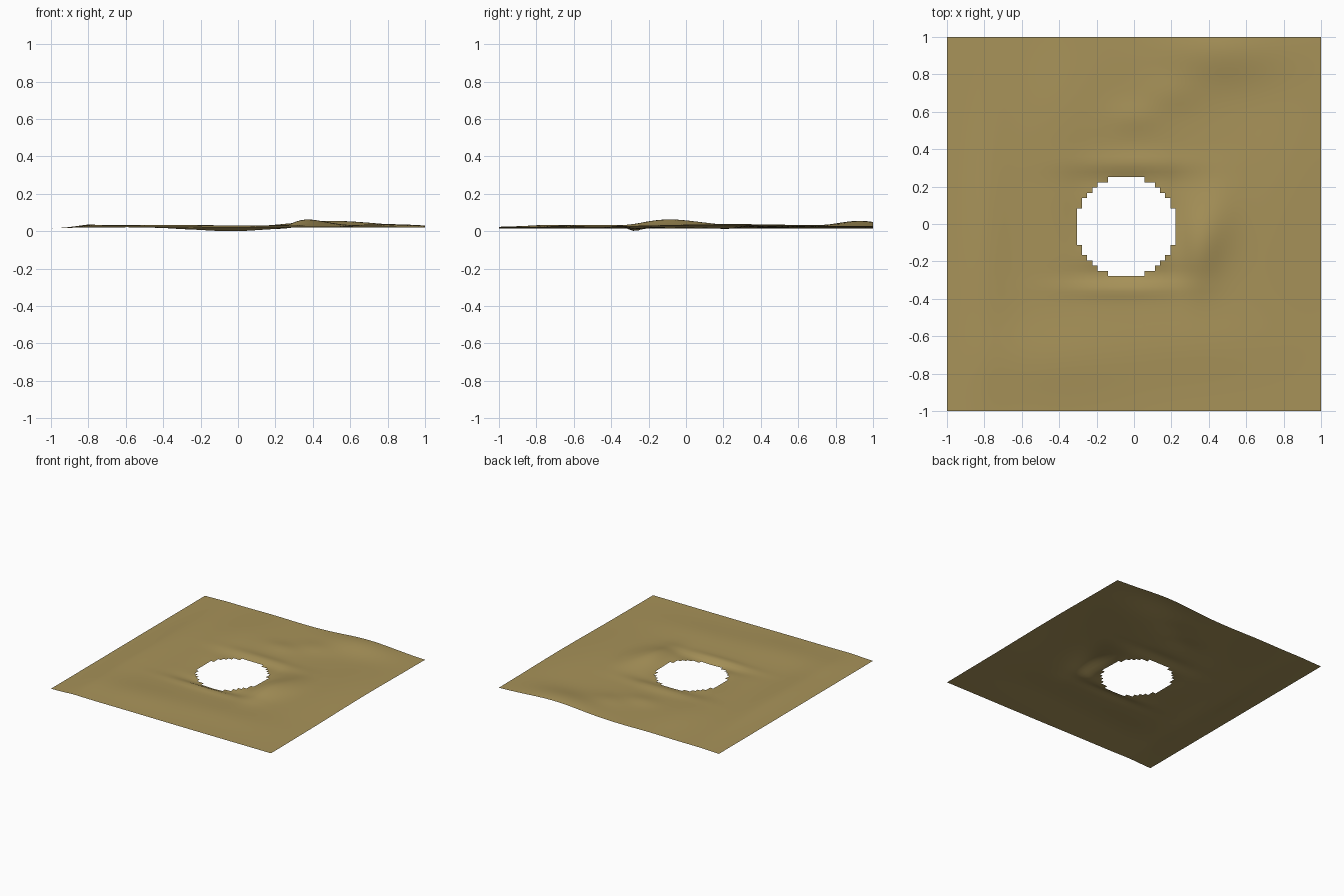
import bpy
import bmesh
from math import exp

old = bpy.data.objects.get("Cube")
if old:
    bpy.data.objects.remove(old, do_unlink=True)

CELLS = 72
STEP = 2 / CELLS
BASE = 0.024

# Soft mounds and hollows: centre x, centre y, spread x, spread y, height
MOUNDS = [
    (0.35, -0.12, 0.07, 0.14, 0.034),    # main mound beside the opening
    (0.45, 0.02, 0.08, 0.15, 0.022),     # its shoulder
    (0.48, 0.93, 0.22, 0.12, 0.034),     # rise on the back edge
    (0.8, 0.25, 0.2, 0.45, 0.018),       # gentle right plateau
    (-0.8, -0.1, 0.1, 0.5, 0.016),       # long left ridge
    (-0.38, 0.6, 0.15, 0.25, 0.014),
    (-0.4, -0.72, 0.3, 0.14, 0.014),
    (0.3, -0.65, 0.3, 0.12, 0.009),
    (0.0, 0.57, 0.1, 0.06, 0.01),        # small lumps behind the opening
    (0.2, 0.7, 0.1, 0.07, 0.01),
    (0.0, 0.32, 0.22, 0.04, 0.012),      # back lip
    (-0.08, -0.345, 0.22, 0.03, 0.011),  # front lip
    (-0.04, -0.27, 0.17, 0.04, -0.021),  # sunken front rim
    (-0.04, 0.23, 0.2, 0.05, -0.009),    # sunken back rim
    (-0.3, 0.0, 0.06, 0.2, -0.006),      # sunken left rim
    (0.23, 0.0, 0.04, 0.2, -0.008),      # sunken right rim
]


def height(x, y):
    bumps = sum(h * exp(-((x - cx) / sx) ** 2 / 2 - ((y - cy) / sy) ** 2 / 2)
                for cx, cy, sx, sy, h in MOUNDS)
    # The left border settles to a level edge
    fade = min(1, (x + 1) / 0.2)
    return max(0, BASE - 0.004 * (1 - fade) + bumps * fade)


def in_opening(face):
    # Whole grid cells inside a circle leave a stepped rim
    centre = face.calc_center_median()
    dx = centre.x / STEP + 1.5
    dy = centre.y / STEP + 0.5
    return dx * dx + dy * dy < 95


# Ground sheet
bm = bmesh.new()
bmesh.ops.create_grid(bm, x_segments=CELLS, y_segments=CELLS, size=1)
opening = [f for f in bm.faces if in_opening(f)]
bmesh.ops.delete(bm, geom=opening, context='FACES')
for v in bm.verts:
    v.co.z = height(v.co.x, v.co.y)
lowest = min(v.co.z for v in bm.verts)
for v in bm.verts:
    v.co.z -= lowest
for f in bm.faces:
    f.smooth = True
mesh = bpy.data.meshes.new("ground_sheet")
bm.to_mesh(mesh)
bm.free()
ground = bpy.data.objects.new("ground_sheet", mesh)
bpy.context.collection.objects.link(ground)

# Sandy earth
sand = bpy.data.materials.new("sandy_earth")
sand.use_nodes = True
colour = (0.39, 0.29, 0.1, 1)
sand.diffuse_color = colour
sand.node_tree.nodes["Principled BSDF"].inputs["Base Color"].default_value = colour
mesh.materials.append(sand)
